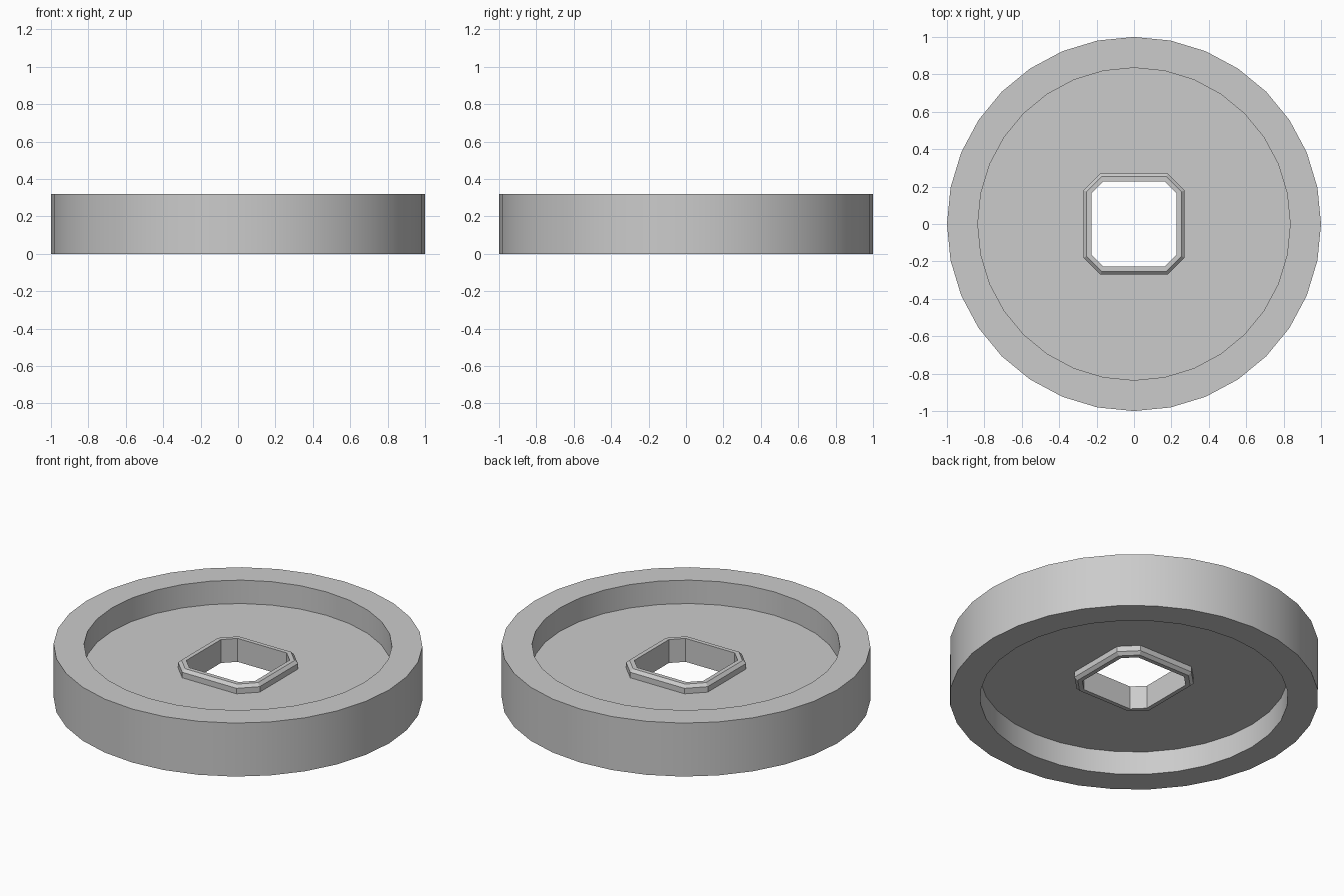
import bpy
import bmesh
from math import sin, cos, pi

cube = bpy.data.objects.get("Cube")
if cube:
    bpy.data.objects.remove(cube)

grey = bpy.data.materials.new("plain_grey")
grey.use_nodes = True
colour = (0.6, 0.6, 0.6, 1)
grey.diffuse_color = colour
grey.node_tree.nodes["Principled BSDF"].inputs["Base Color"].default_value = colour

RADIUS, RIM_INNER, HEIGHT = 1.0, 0.835, 0.32
WEB_LOW, WEB_HIGH = 0.14, 0.18
HUB_LOW, HUB_HIGH = 0.09, 0.23
HUB_HALF, HUB_FLAT = 0.27, 0.18   # half width, half length of a straight side
BEVEL, WALL = 0.017, 0.042
SIDES = 32


def circle(radius, z):
    return [(radius * cos(2 * pi * i / SIDES), radius * sin(2 * pi * i / SIDES), z)
            for i in range(SIDES)]


def octagon(inset, z):
    """Square with cut corners, offset inwards evenly."""
    a = HUB_HALF - inset
    b = HUB_FLAT - inset * (2 ** 0.5 - 1)
    return [(a, -b, z), (a, b, z), (b, a, z), (-b, a, z),
            (-a, b, z), (-a, -b, z), (-b, -a, z), (b, -a, z)]


def octagon_ring(inset, z):
    """The same outline, sampled with one point per rim side."""
    a = HUB_HALF - inset
    k = a + HUB_FLAT - inset * (2 ** 0.5 - 1)
    pts = []
    for x, y, _ in circle(1, 0):
        r = min(a / max(abs(x), abs(y)), k / (abs(x) + abs(y)))
        pts.append((r * x, r * y, z))
    return pts


def loft(name, loops):
    """Join a closed series of loops into a ring-shaped solid."""
    bm = bmesh.new()
    rings = [[bm.verts.new(p) for p in loop] for loop in loops]
    n = len(rings[0])
    for k, low in enumerate(rings):
        high = rings[(k + 1) % len(rings)]
        for i in range(n):
            j = (i + 1) % n
            bm.faces.new((low[i], low[j], high[j], high[i]))
    bmesh.ops.recalc_face_normals(bm, faces=bm.faces)
    mesh = bpy.data.meshes.new(name)
    bm.to_mesh(mesh)
    bm.free()
    mesh.materials.append(grey)
    obj = bpy.data.objects.new(name, mesh)
    bpy.context.collection.objects.link(obj)
    return obj


# Rim with a thin web, recessed on both faces
wheel = loft("wheel_rim_and_web", [
    circle(RADIUS, 0), circle(RADIUS, HEIGHT),
    circle(RIM_INNER, HEIGHT), circle(RIM_INNER, WEB_HIGH),
    octagon_ring(WALL / 2, WEB_HIGH), octagon_ring(WALL / 2, WEB_LOW),
    circle(RIM_INNER, WEB_LOW), circle(RIM_INNER, 0)])

# Hub collar with bevelled outer edges and an open bore
loft("hub_collar", [
    octagon(BEVEL, HUB_LOW), octagon(0, HUB_LOW + BEVEL),
    octagon(0, HUB_HIGH - BEVEL), octagon(BEVEL, HUB_HIGH),
    octagon(WALL, HUB_HIGH), octagon(WALL, HUB_LOW)])

# Smooth the round walls, keep the rim edges crisp
bpy.ops.object.select_all(action='DESELECT')
wheel.select_set(True)
bpy.context.view_layer.objects.active = wheel
bpy.ops.object.shade_smooth_by_angle(angle=pi / 6)
